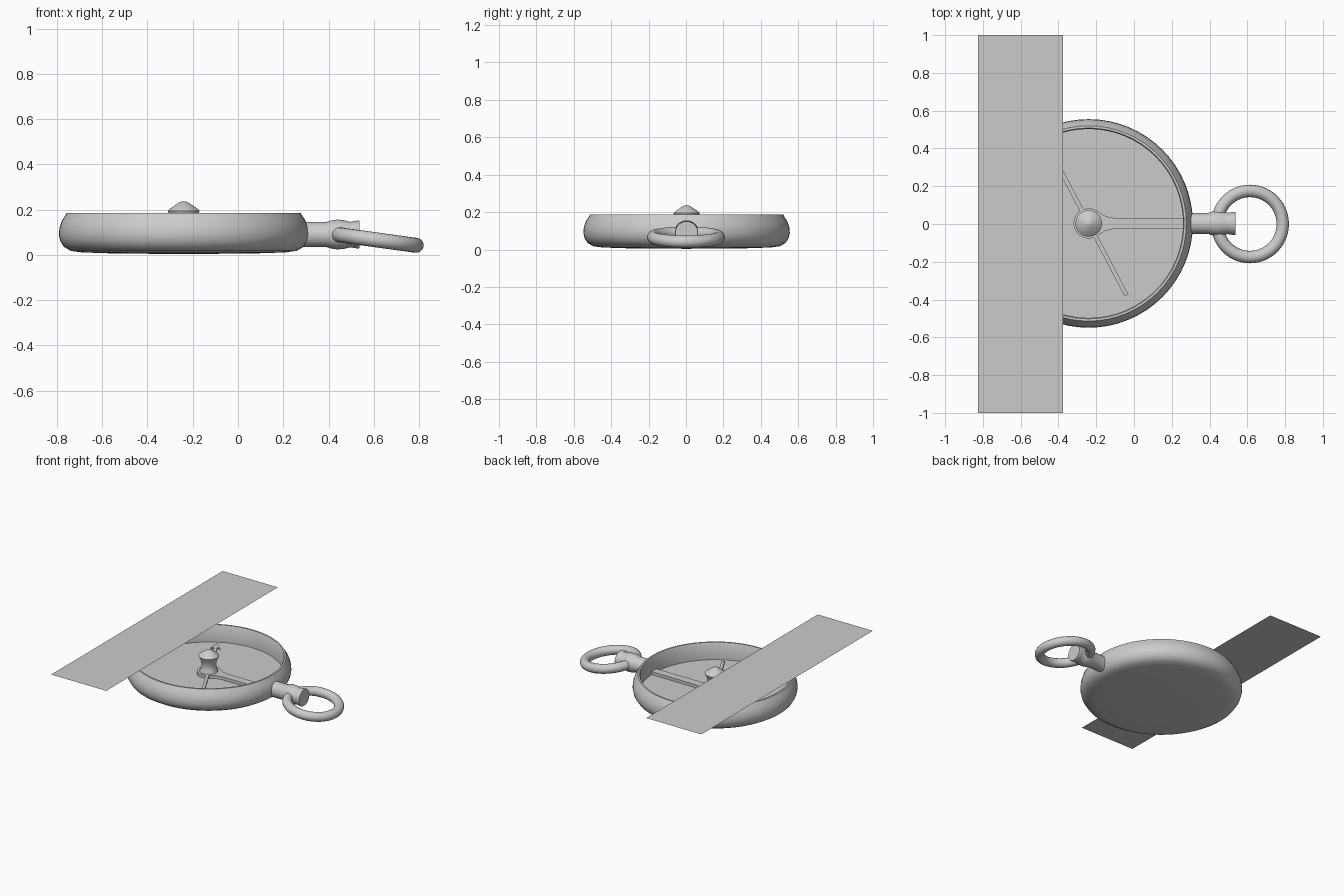
import bpy, bmesh, math
from mathutils import Matrix, Vector

if "Cube" in bpy.data.objects:
    bpy.data.objects.remove(bpy.data.objects["Cube"])

CX, CY = -0.24, 0.003


def finish(name, bm, smooth=True):
    bmesh.ops.recalc_face_normals(bm, faces=bm.faces)
    me = bpy.data.meshes.new(name)
    bm.to_mesh(me)
    bm.free()
    ob = bpy.data.objects.new(name, me)
    bpy.context.collection.objects.link(ob)
    if smooth:
        bpy.ops.object.select_all(action='DESELECT')
        ob.select_set(True)
        bpy.context.view_layer.objects.active = ob
        bpy.ops.object.shade_smooth_by_angle(angle=math.radians(35))
    return ob


def lathe(name, profile, matrix, steps=64):
    """Spin (radius, height) points about local z, then place with matrix."""
    bm = bmesh.new()
    vs = [bm.verts.new((r, 0, h)) for r, h in profile]
    es = [bm.edges.new(p) for p in zip(vs, vs[1:])]
    bmesh.ops.spin(bm, geom=vs + es, axis=(0, 0, 1), cent=(0, 0, 0),
                   steps=steps, angle=math.tau)
    bmesh.ops.remove_doubles(bm, verts=bm.verts, dist=1e-5)
    bm.transform(matrix)
    return finish(name, bm)


def plate(name, outline, z0, z1, matrix):
    """Extrude a flat outline between two heights."""
    bm = bmesh.new()
    face = bm.faces.new([bm.verts.new((x, y, z0)) for x, y in outline])
    ext = bmesh.ops.extrude_face_region(bm, geom=[face])['geom']
    bmesh.ops.translate(bm, vec=(0, 0, z1 - z0),
                        verts=[g for g in ext if isinstance(g, bmesh.types.BMVert)])
    bm.transform(matrix)
    return finish(name, bm)


centre = Matrix.Translation((CX, CY, 0))

# Round case: convex back, bulging side, thin rim, recessed floor
lathe("case", [(0, 0.004), (0.30, 0.006), (0.45, 0.011), (0.50, 0.018),
               (0.53, 0.036), (0.546, 0.062), (0.552, 0.09), (0.549, 0.12),
               (0.539, 0.15), (0.523, 0.175), (0.517, 0.186), (0.505, 0.186),
               (0.50, 0.178), (0.50, 0.06), (0, 0.06)], centre)

# Waisted pivot with pointed cap
lathe("pivot", [(0, 0.06), (0.068, 0.06), (0.066, 0.075), (0.052, 0.10),
                (0.049, 0.13), (0.055, 0.165), (0.068, 0.188), (0.07, 0.195),
                (0.062, 0.203), (0.02, 0.232), (0.008, 0.236), (0, 0.237)],
      centre, 40)

# Locking lever: hub disc flaring into a bar
arc = [(0.08 * math.cos(a), 0.08 * math.sin(a))
       for a in [math.radians(65 + i * 230 / 20) for i in range(21)]]
upper = [(0.50, 0.028), (0.13, 0.03), (0.09, 0.038), (0.06, 0.056)]
lower = [(x, -y) for x, y in reversed(upper)]
plate("lever", upper + arc + lower, 0.055, 0.082, centre)

# Needle with an arrow head at one end
half = [(-0.43, 0.011), (0.36, 0.011), (0.35, 0.035), (0.435, 0)]
needle = half + [(x, -y) for x, y in reversed(half[:-1])]
plate("needle", needle, 0.075, 0.085,
      centre @ Matrix.Rotation(math.atan2(0.38, -0.2), 4, 'Z'))

# Crown stem, lying along x
lathe("crown_stem", [(0, 0.28), (0.055, 0.28), (0.055, 0.39), (0.062, 0.41),
                     (0.066, 0.44), (0.063, 0.47), (0.056, 0.497),
                     (0.058, 0.505), (0.062, 0.53), (0.06, 0.538), (0, 0.538)],
      Matrix.Translation((0, CY, 0.09)) @ Matrix.Rotation(math.pi / 2, 4, 'Y'), 40)

# Hanging ring, tilted down away from the case
tube = [(0.175 + 0.033 * math.cos(i * math.tau / 16),
         0.033 * math.sin(i * math.tau / 16)) for i in range(17)]
lathe("ring", tube, Matrix.Translation((0.614, 0, 0.066)) @
      Matrix.Rotation(math.radians(7.8), 4, 'Y'), 56)

# Flat sheet floating above the left side
bm = bmesh.new()
bm.faces.new([bm.verts.new((x, y, 0.279)) for x, y in
              [(-0.825, -1), (-0.375, -1), (-0.375, 1), (-0.825, 1)]])
finish("flat_sheet", bm, smooth=False)
